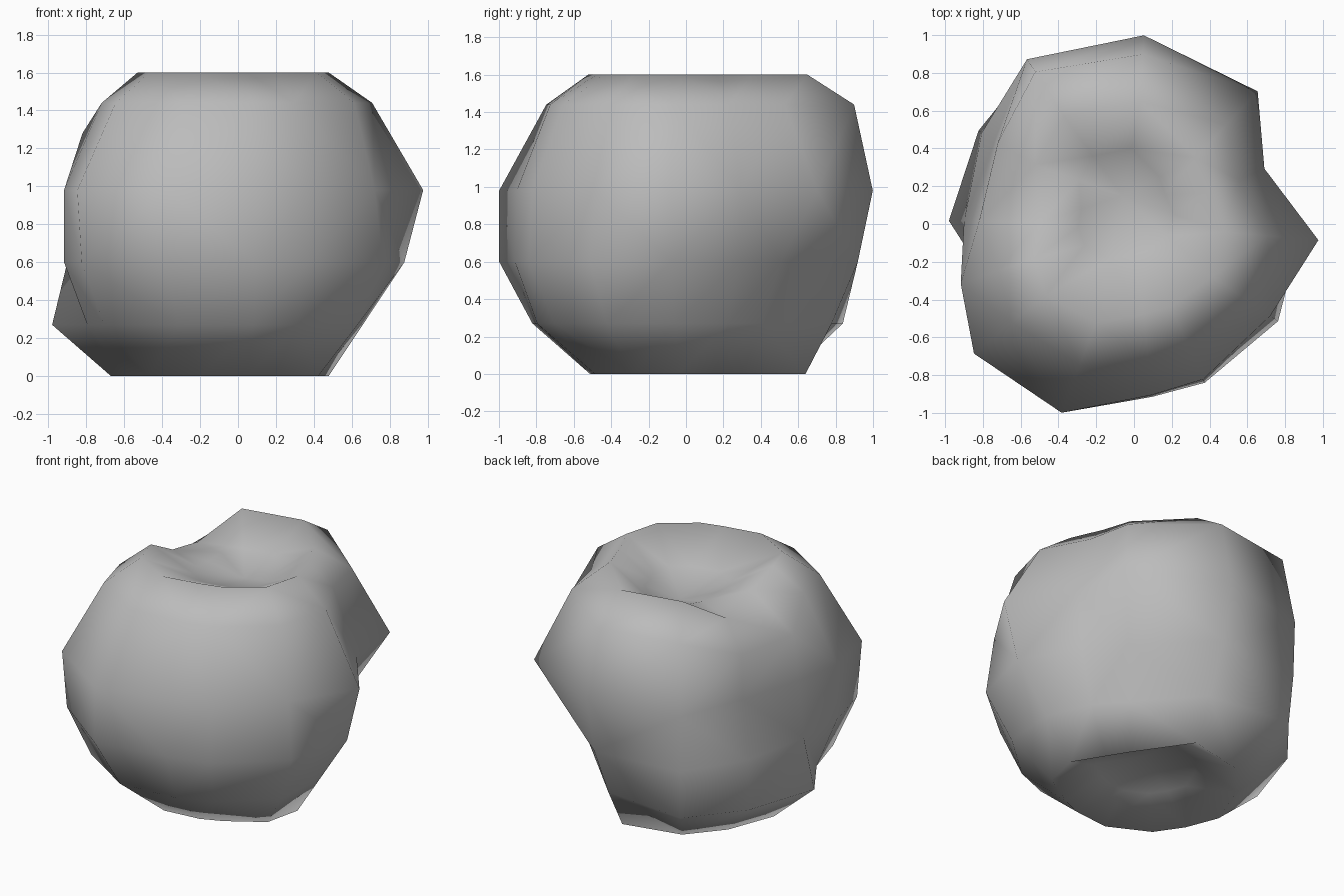
import bpy
import bmesh
from math import cos, sin, radians
from mathutils import Vector

default_cube = bpy.data.objects.get("Cube")
if default_cube:
    bpy.data.objects.remove(default_cube, do_unlink=True)


def flat_material(name, colour):
    material = bpy.data.materials.new(name)
    material.use_nodes = True
    material.diffuse_color = colour
    shader = material.node_tree.nodes["Principled BSDF"]
    shader.inputs["Base Color"].default_value = colour
    return material


# Directions of the main ridges and hollows around the boulder, in degrees
directions = [radians(angle) for angle in
              (-5, 23, 47, 87, 123, 149, 179, 199, 219, 249, 276, 294, 326)]

# Layers from the ground up: height, then reach in each direction (hundredths)
layers = [
    (0.0, (48, 39, 40, 64, 66, 64, 67, 62, 60, 55, 49, 47, 51)),
    (0.27, (66, 58, 56, 78, 100, 96, 98, 84, 91, 88, 80, 77, 76)),
    (0.6, (88, 71, 69, 92, 103, 94, 90, 97, 106, 107, 92, 92, 92)),
    (0.98, (98, 75, 96, 100, 104, 86, 86, 97, 109, 107, 91, 90, 87)),
    (1.44, (71, 60, 72, 90, 96, 84, 82, 76, 83, 80, 73, 72, 74)),
    (1.6, (48, 42, 48, 65, 68, 61, 50, 56, 60, 56, 48, 48, 50)),
]


def add_ring(bm, points):
    return [bm.verts.new(point) for point in points]


def bridge(bm, lower, upper):
    count = len(lower)
    for i in range(count):
        j = (i + 1) % count
        bm.faces.new((lower[i], lower[j], upper[j], upper[i]))


def close_with_hollow(bm, rim, centre, inner_scale, inner_height):
    """Fill a rim with a sunken inner ring and a single central point."""
    points = []
    for vert in rim:
        point = centre.lerp(vert.co, inner_scale)
        point.z = inner_height
        points.append(point)
    inner = add_ring(bm, points)
    bridge(bm, rim, inner)
    hub = bm.verts.new(centre)
    for i, vert in enumerate(inner):
        bm.faces.new((vert, inner[(i + 1) % len(inner)], hub))


# Body of the boulder
bm = bmesh.new()
rings = []
for height, reaches in layers:
    rings.append(add_ring(bm, [
        Vector((cos(a) * reach / 100, sin(a) * reach / 100, height))
        for a, reach in zip(directions, reaches)]))
for lower, upper in zip(rings, rings[1:]):
    bridge(bm, lower, upper)

# Valley leaving the top towards -x, with a lowered shoulder below it
shoulder, top_rim = rings[-2:]
for ring, index, height in ((shoulder, 5, 1.28), (shoulder, 6, 1.28),
                            (top_rim, 5, 1.43), (top_rim, 6, 1.5)):
    ring[index].co.z = height

# Hollows in the top and in the underside
close_with_hollow(bm, top_rim, Vector((-0.06, 0.15, 1.37)), 0.5, 1.45)
close_with_hollow(bm, rings[0], Vector((-0.05, 0.05, 0.2)), 0.55, 0.12)

bmesh.ops.triangulate(bm, faces=bm.faces[:], quad_method="SHORT_EDGE")
bmesh.ops.recalc_face_normals(bm, faces=bm.faces[:])
for face in bm.faces:
    face.smooth = True

mesh = bpy.data.meshes.new("boulder")
bm.to_mesh(mesh)
bm.free()
mesh.materials.append(flat_material("stone grey", (0.5, 0.5, 0.5, 1.0)))
boulder = bpy.data.objects.new("boulder", mesh)
bpy.context.collection.objects.link(boulder)
